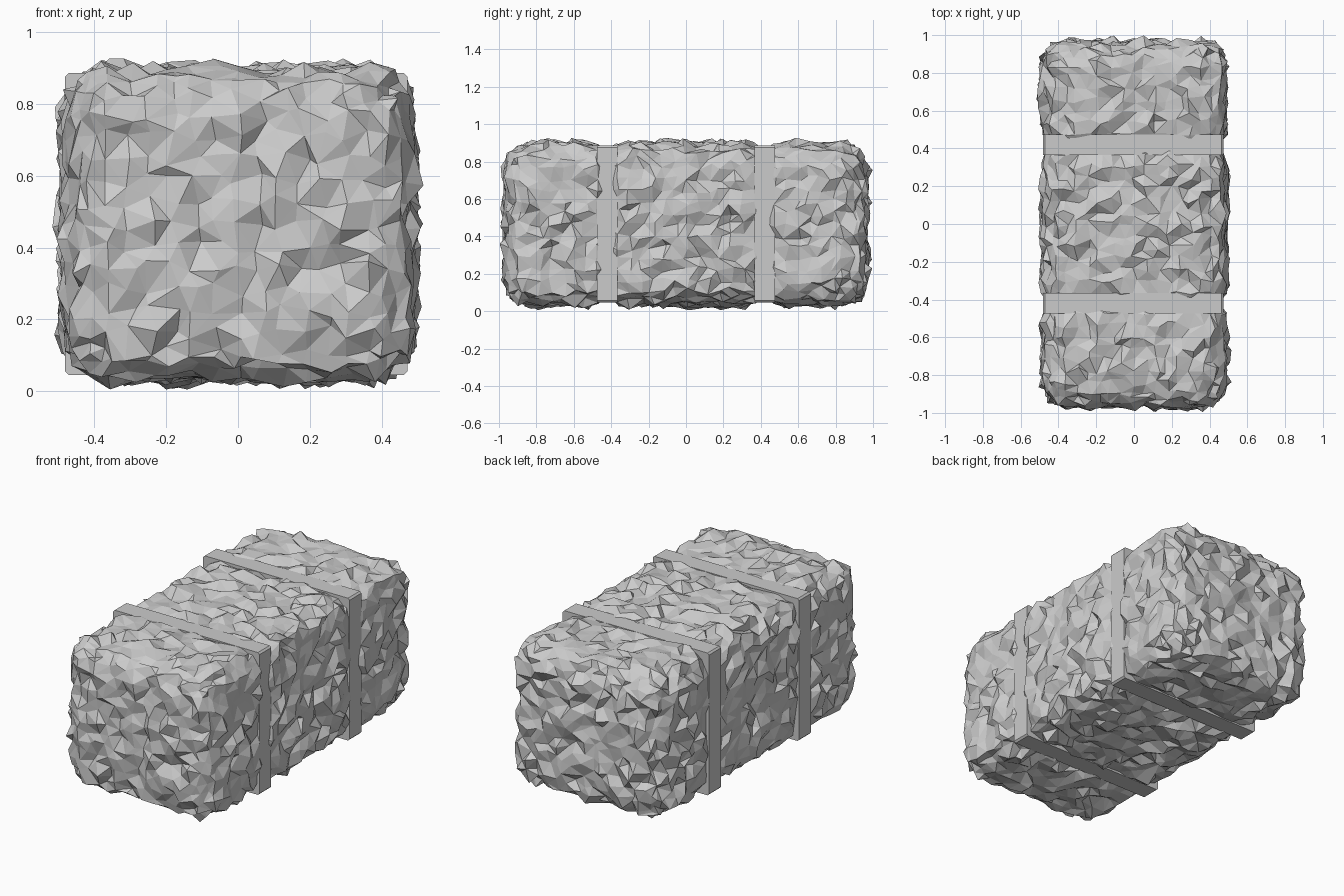
import bpy, bmesh, random
from mathutils import Vector

if "Cube" in bpy.data.objects:
    bpy.data.objects.remove(bpy.data.objects["Cube"])

random.seed(7)
CENTRE_Z = 0.466
HALF = Vector((0.483, 0.963, 0.427))
RADIUS = 0.14
STRAP_Y, STRAP_W = 0.42, 0.11


def finish(bm, name, loc):
    me = bpy.data.meshes.new(name)
    bm.to_mesh(me)
    bm.free()
    ob = bpy.data.objects.new(name, me)
    ob.location = loc
    bpy.context.collection.objects.link(ob)
    return ob


def box(size):
    bm = bmesh.new()
    bmesh.ops.create_cube(bm, size=1)
    bmesh.ops.scale(bm, vec=size, verts=bm.verts)
    return bm


def slice_box(bm, axis, values):
    for v in values:
        co, no = Vector(), Vector()
        co[axis], no[axis] = v, 1
        bmesh.ops.bisect_plane(bm, geom=bm.verts[:] + bm.edges[:] + bm.faces[:],
                               plane_co=co, plane_no=no)


def spread(a, b, n):
    return [a + (b - a) * i / n for i in range(1, n)]


# straw bale: sliced box, rounded, pinched towards the straps and roughened
bm = box(HALF * 2)
slice_box(bm, 0, spread(-HALF.x, HALF.x, 16))
slice_box(bm, 2, spread(-HALF.z, HALF.z, 14))
lo, hi = STRAP_Y - STRAP_W / 2, STRAP_Y + STRAP_W / 2
half_cuts = [lo, STRAP_Y, hi] + spread(hi, HALF.y, 8) + [lo * i / 6 for i in range(1, 6)]
slice_box(bm, 1, half_cuts + [-y for y in half_cuts] + [0])
for v in bm.verts:
    core = Vector([max(-(h - RADIUS), min(h - RADIUS, c)) for c, h in zip(v.co, HALF)])
    n = (v.co - core).normalized()
    p = core + n * RADIUS
    gap = abs(abs(v.co.y) - STRAP_Y)
    bump = max(-0.032, min(0.034, random.gauss(0, 0.0145)))
    slide = Vector([random.uniform(-0.021, 0.021) for _ in range(3)])
    if gap < 0.01:                      # beneath the strap
        p -= n * 0.04
        bump *= 0.3
    elif gap < STRAP_W / 2 + 0.01:      # along the strap's edges
        p -= n * 0.012
        bump *= 0.8
        slide.y *= 0.4
    p += slide - n * slide.dot(n) + n * bump
    v.co = p
bmesh.ops.triangulate(bm, faces=bm.faces[:])
finish(bm, "straw_bale", (0, 0, CENTRE_Z))

# two binding straps
for side, label in ((-1, "front"), (1, "back")):
    bm = box((0.955, STRAP_W, 0.84))
    long_edges = [e for e in bm.edges if abs((e.verts[0].co - e.verts[1].co).y) > 0.01]
    bmesh.ops.bevel(bm, geom=long_edges, offset=0.01, segments=1, affect='EDGES')
    finish(bm, label + "_strap", (-0.005, side * STRAP_Y, CENTRE_Z))
